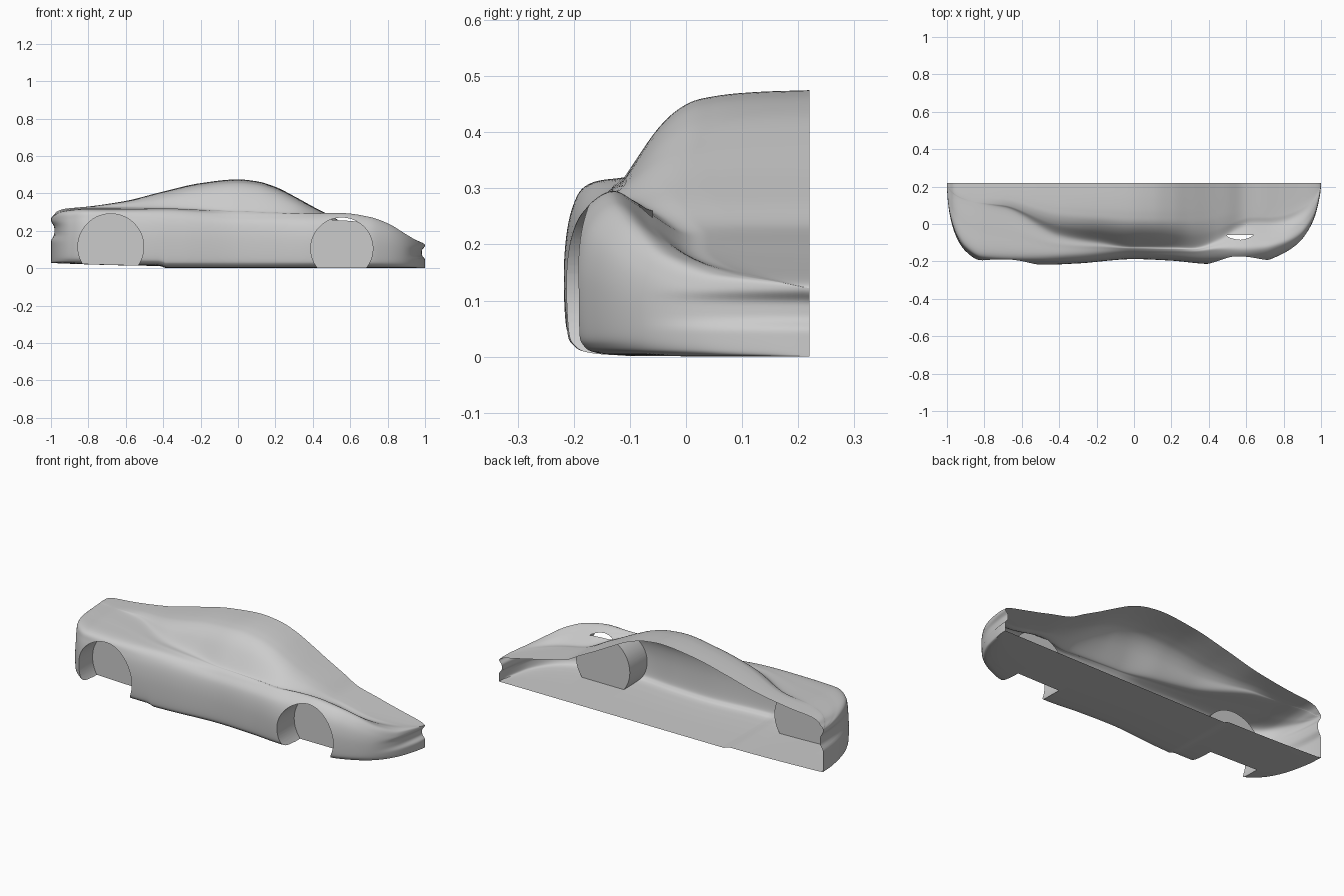
import bpy, bmesh, math
from mathutils import Vector

if "Cube" in bpy.data.objects:
    bpy.data.objects.remove(bpy.data.objects["Cube"])

CUT = 0.22      # centreline plane where the half shell is open


def curve(keys):
    """Smooth monotone interpolation of (x, value) keys, eased towards both ends."""
    xs = [math.asin(k[0]) for k in keys]
    vs = [k[1] for k in keys]
    d = [(vs[i + 1] - vs[i]) / (xs[i + 1] - xs[i]) for i in range(len(xs) - 1)]
    m = [d[0]] + [0 if a * b <= 0 else 2 * a * b / (a + b) for a, b in zip(d, d[1:])] + [d[-1]]

    def f(x):
        a = math.asin(max(-1, min(1, x)))
        i = max(0, min(len(d) - 1, sum(a >= q for q in xs) - 1))
        h = xs[i + 1] - xs[i]
        t = (a - xs[i]) / h
        return ((2*t**3 - 3*t*t + 1) * vs[i] + (t**3 - 2*t*t + t) * h * m[i]
                + (3*t*t - 2*t**3) * vs[i + 1] + (t**3 - t*t) * h * m[i + 1])
    return f


# Side outline in plan, centre height, glasshouse foot, wing crest, floor
side = curve([(-1, .22), (-.985, .05), (-.945, -.08), (-.9, -.145), (-.81, -.2), (-.65, -.212),
              (-.48, -.217), (-.3, -.21), (0, -.187), (.2, -.195), (.4, -.212), (.56, -.212),
              (.7, -.195), (.78, -.165), (.88, -.1), (.96, .02), (.99, .13), (1, .22)])
top = curve([(-1, .262), (-.985, .285), (-.965, .305), (-.93, .317), (-.8, .33), (-.6, .36),
             (-.4, .41), (-.2, .455), (0, .475), (.1, .465), (.2, .435), (.3, .385), (.4, .33),
             (.5, .278), (.59, .23), (.7, .203), (.8, .178), (.9, .155), (1, .12)])
foot_t = curve([(-1, .25), (-.7, .34), (-.4, .64), (-.2, .73), (0, .82), (.3, .8), (.45, .7),
                (.55, .58), (.62, .53), (.8, .57), (.9, .55), (1, .5)])
foot_z = curve([(-1, .26), (-.985, .283), (-.965, .302), (-.93, .314), (-.8, .325), (-.4, .325),
                (0, .315), (.3, .296), (.45, .275), (.55, .24), (.6, .223), (.8, .181), (.9, .16), (1, .12)])
crest_t = curve([(-1, .92), (-.93, .9), (-.4, .9), (0, .91), (.3, .88), (.45, .83), (.55, .82),
                 (.7, .83), (.8, .85), (.9, .88), (1, .9)])
crest_z = curve([(-1, .25), (-.965, .285), (-.93, .297), (-.8, .309), (-.4, .307), (0, .281), (.3, .284),
                 (.45, .292), (.55, .295), (.7, .275), (.8, .24), (.9, .18), (.96, .143), (1, .118)])
floor_z = curve([(-1, .03), (-.9, .024), (-.55, .014), (-.41, .012), (-.4, .001), (1, 0)])


def catmull(pts, n):
    p = [2 * pts[0] - pts[1]] + pts + [2 * pts[-1] - pts[-2]]
    out = []
    for i in range(1, len(p) - 2):
        a, b, c, d = p[i - 1:i + 3]
        for k in range(n):
            t = k / n
            out.append(.5 * (2*b + (c - a)*t + (2*a - 5*b + 4*c - d)*t*t + (3*b - a - 3*c + d)*t**3))
    return out + [pts[-1]]


def section(x):
    """Half cross-section from roof centre, over the side, to the floor centre."""
    w, zc, tg, zg = CUT - side(x), top(x), foot_t(x), foot_z(x)
    tf, zf, z0 = crest_t(x), crest_z(x), floor_z(x)
    pts = [(u * tg, zc - (zc - zg) * drop)
           for u, drop in ((0, 0), (.28, .02), (.5, .065), (.66, .16), (.81, .43), (1, 1))]
    ze = .5 * zf
    pts += [((tg + tf) / 2, (zg + zf) / 2 + .003), (tf, zf),
            (tf + .7 * (1 - tf), zf - .3 * (zf - ze)), (1, ze + .02),
            (.995, z0 + .05), (.965, z0 + .018), (.9, z0 + .006), (.75, z0 + .001)]
    res = []
    for p in catmull([Vector(q) for q in pts], 7) + [Vector((.35, z0)), Vector((0, z0))]:
        # shallow bumper grooves at nose and tail
        e = max(0, (abs(x) - .88) / .12) ** 2
        g = .017 * math.exp(-((p.y - .083) / .027) ** 4) if x > 0 else \
            .018 * math.exp(-((p.y - .2) / .04) ** 4)
        res.append(Vector((x - math.copysign(g * e, x), CUT - w * p.x, max(0, p.y))))
    return res


# Body shell: loft of sections, temporarily closed along the centreline
N = 150
bm = bmesh.new()
rows = []
for i in range(N + 1):
    x = math.sin(math.pi * (i / N - .5))
    rows.append([bm.verts.new(c) for c in section(x)])
for r, s in zip(rows, rows[1:]):
    for j in range(len(r) - 1):
        bm.faces.new((r[j], s[j], s[j + 1], r[j + 1]))
bm.faces.new([r[0] for r in rows] + rows[-1][1:] + [r[-1] for r in rows[-2::-1]] + rows[0][-2:0:-1])
bmesh.ops.recalc_face_normals(bm, faces=bm.faces)
mesh = bpy.data.meshes.new("car_body_half")
bm.to_mesh(mesh)
bm.free()
body = bpy.data.objects.new("car_body_half", mesh)
bpy.context.collection.objects.link(body)

# Wheel wells
for name, x, z, r in (("front", .555, .105, .166), ("rear", -.68, .115, .176)):
    bpy.ops.mesh.primitive_cylinder_add(vertices=72, radius=r, depth=.34,
                                        location=(x, -.06 - .17, z), rotation=(math.pi / 2, 0, 0))
    cutter = bpy.context.object
    cutter.name = name + "_wheel_well_cutter"
    cutter.hide_render = True
    mod = body.modifiers.new(name + "_well", 'BOOLEAN')
    mod.operation = 'DIFFERENCE'
    mod.solver = 'EXACT'
    mod.object = cutter
    bpy.context.view_layer.objects.active = body
    bpy.ops.object.modifier_apply(modifier=mod.name)
    bpy.data.objects.remove(cutter)

# Open the centreline side again
bm = bmesh.new()
bm.from_mesh(body.data)
flat = [f for f in bm.faces if all(v.co.y > CUT - 1e-4 for v in f.verts)]
bmesh.ops.delete(bm, geom=flat, context='FACES')
bm.to_mesh(body.data)
bm.free()

bpy.ops.object.select_all(action='DESELECT')
body.select_set(True)
bpy.context.view_layer.objects.active = body
bpy.ops.object.shade_smooth_by_angle(angle=math.radians(35))
